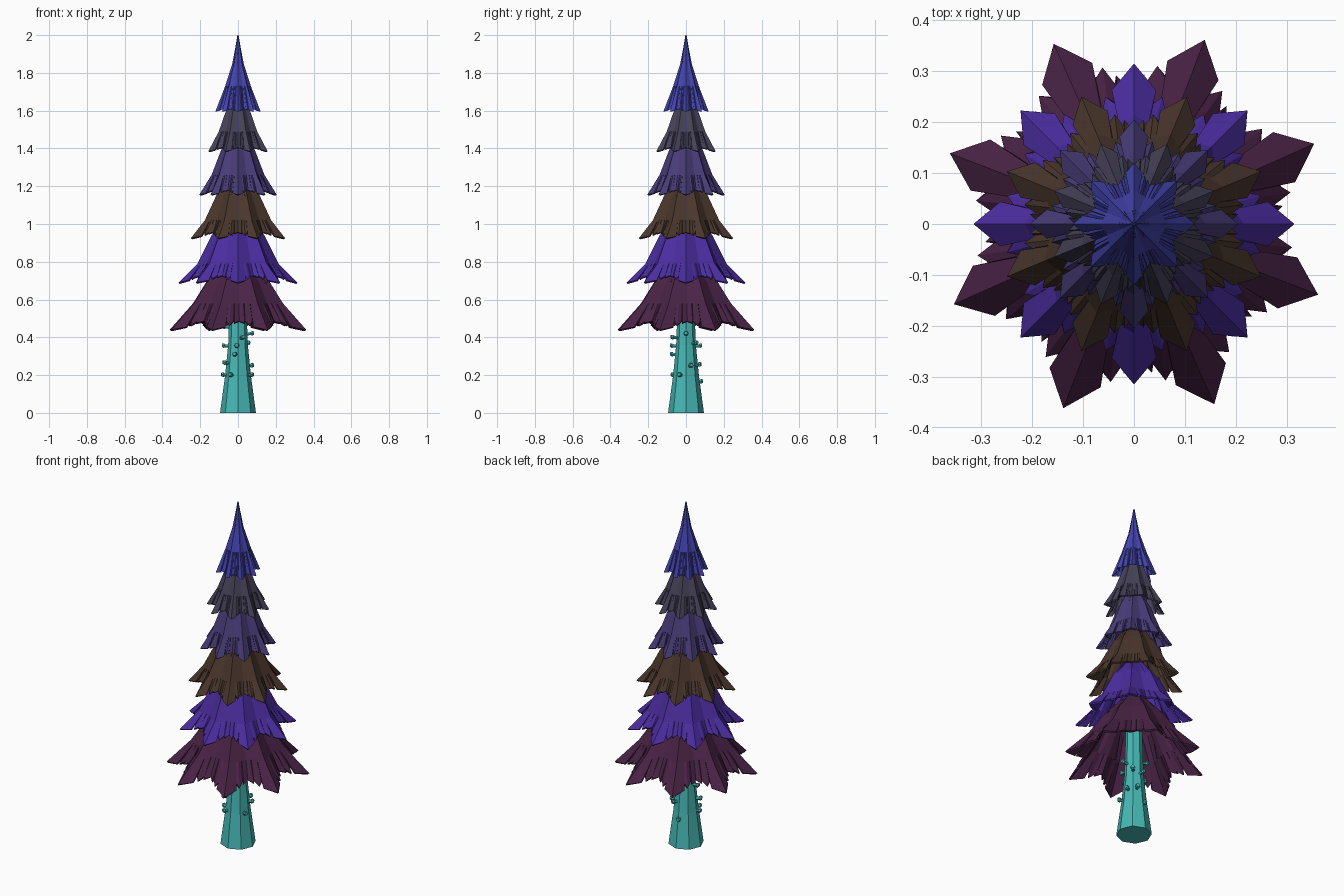
import bpy
import math
from mathutils import Vector

cube = bpy.data.objects.get("Cube")
if cube:
    bpy.data.objects.remove(cube, do_unlink=True)


def material(name, rgb):
    m = bpy.data.materials.new(name)
    m.use_nodes = True
    m.diffuse_color = (*rgb, 1)
    m.node_tree.nodes["Principled BSDF"].inputs["Base Color"].default_value = (*rgb, 1)
    return m


def mesh_object(name, verts, faces, mat):
    me = bpy.data.meshes.new(name)
    me.from_pydata(verts, [], faces)
    me.materials.append(mat)
    ob = bpy.data.objects.new(name, me)
    bpy.context.collection.objects.link(ob)
    return ob


def polar(r, a, z):
    return Vector((r * math.cos(a), r * math.sin(a), z))


BRANCHES = 8
HALF = math.pi / BRANCHES

# Half of one branch hem: (share of half sector, radius share, lift share)
HEM = [(0, 1, 0), (.42, .845, .04), (.40, .76, .12),
       (.56, .81, .06), (.72, .72, .12), (.76, .76, .09), (1, .68, .12)]
COLUMNS = [(-u, r, z) for u, r, z in HEM[:0:-1]] + HEM[:-1]


def tier(name, mat, turn, radius, bottom, rings):
    """Pleated skirt with a toothed hem; rings are (radius, height) going up."""
    rows = [[] for _ in range(len(rings) + 1)]
    for b in range(BRANCHES):
        mid = math.radians(turn) + 2 * HALF * b
        for u, r, lift in COLUMNS:
            rows[0].append(polar(radius * r, mid + u * HALF, bottom + lift * radius))
            for k, (ring_r, z) in enumerate(rings):
                # straight pleat between the ridge and the valley
                ridge = polar(ring_r, mid, z)
                valley = polar(ring_r * .84, mid + math.copysign(HALF, u), z)
                rows[k + 1].append(ridge.lerp(valley, abs(u)))
    n = len(rows[0])
    faces = [(k * n + i, k * n + (i + 1) % n, (k + 1) * n + (i + 1) % n, (k + 1) * n + i)
             for k in range(len(rings)) for i in range(n)]
    ob = mesh_object(name, [v for row in rows for v in row], faces, mat)
    solid = ob.modifiers.new("thickness", 'SOLIDIFY')
    solid.thickness = .01
    solid.offset = -1
    if rings[-1][0] < .01:
        solid.thickness = .002
    return ob


maroon = material("maroon", (.068, .017, .062))
violet = material("violet", (.07, .026, .35))
brown = material("brown", (.067, .037, .025))
purple = material("dusky purple", (.066, .046, .19))
grey = material("slate grey", (.062, .054, .10))
blue = material("blue", (.058, .058, .43))
teal = material("teal", (.061, .48, .46))

# Foliage, lowest tier first
tier("foliage_tier_1", maroon, 24, .387, .44, [(.255, .58), (.175, .70), (.07, .82)])
tier("foliage_tier_2", violet, 0, .315, .69, [(.215, .79), (.14, .94), (.06, 1.04)])
tier("foliage_tier_3", brown, 22.5, .27, .925, [(.19, 1.02), (.12, 1.16), (.05, 1.26)])
tier("foliage_tier_4", purple, 0, .205, 1.155, [(.14, 1.26), (.09, 1.39), (.04, 1.48)])
tier("foliage_tier_5", grey, 22.5, .17, 1.385, [(.11, 1.49), (.065, 1.61), (.03, 1.70)])
tier("foliage_top", blue, 0, .12, 1.595, [(.068, 1.73), (.03, 1.85), (.002, 2.0)])

# Trunk: eight sided and flared at the foot
profile = [(.095, 0), (.068, .2), (.052, .36), (.047, .5), (.045, .8)]
verts = [polar(r, 2 * HALF * i, z) for r, z in profile for i in range(8)]
faces = [(k * 8 + i, k * 8 + (i + 1) % 8, k * 8 + 8 + (i + 1) % 8, k * 8 + 8 + i)
         for k in range(len(profile) - 1) for i in range(8)]
faces += [tuple(range(7, -1, -1)), tuple(range(len(verts) - 8, len(verts)))]
mesh_object("trunk", verts, faces, teal)


def stub(index, degrees, z):
    """Short broken twig with a thicker end."""
    a = math.radians(degrees)
    out, side, up = polar(1, a, .15), polar(1, a + math.pi / 2, 0), Vector((0, 0, 1))
    start = .035 + .04 * max(0, .3 - z)
    steps = [(start, .009), (start + .032, .009), (start + .04, .014), (start + .05, .010)]
    pts = []
    for d, r in steps:
        for i in range(6):
            t = i * math.pi / 3
            pts.append(out * d + side * (r * math.cos(t)) + up * (z + r * math.sin(t)))
    fs = [(k * 6 + i, k * 6 + (i + 1) % 6, k * 6 + 6 + (i + 1) % 6, k * 6 + 6 + i)
          for k in range(3) for i in range(6)]
    fs += [tuple(range(5, -1, -1)), tuple(range(18, 24))]
    mesh_object(f"twig_stub_{index}", pts, fs, teal)


STUBS = [(180, .345), (190, .19), (205, .255), (165, .445), (0, .41), (20, .24),
         (-25, .19), (45, .36), (-103, .30), (-70, .39), (-120, .19), (-95, .345),
         (90, .345), (95, .155), (65, .245)]
for i, (deg, z) in enumerate(STUBS):
    stub(i + 1, deg, z)
